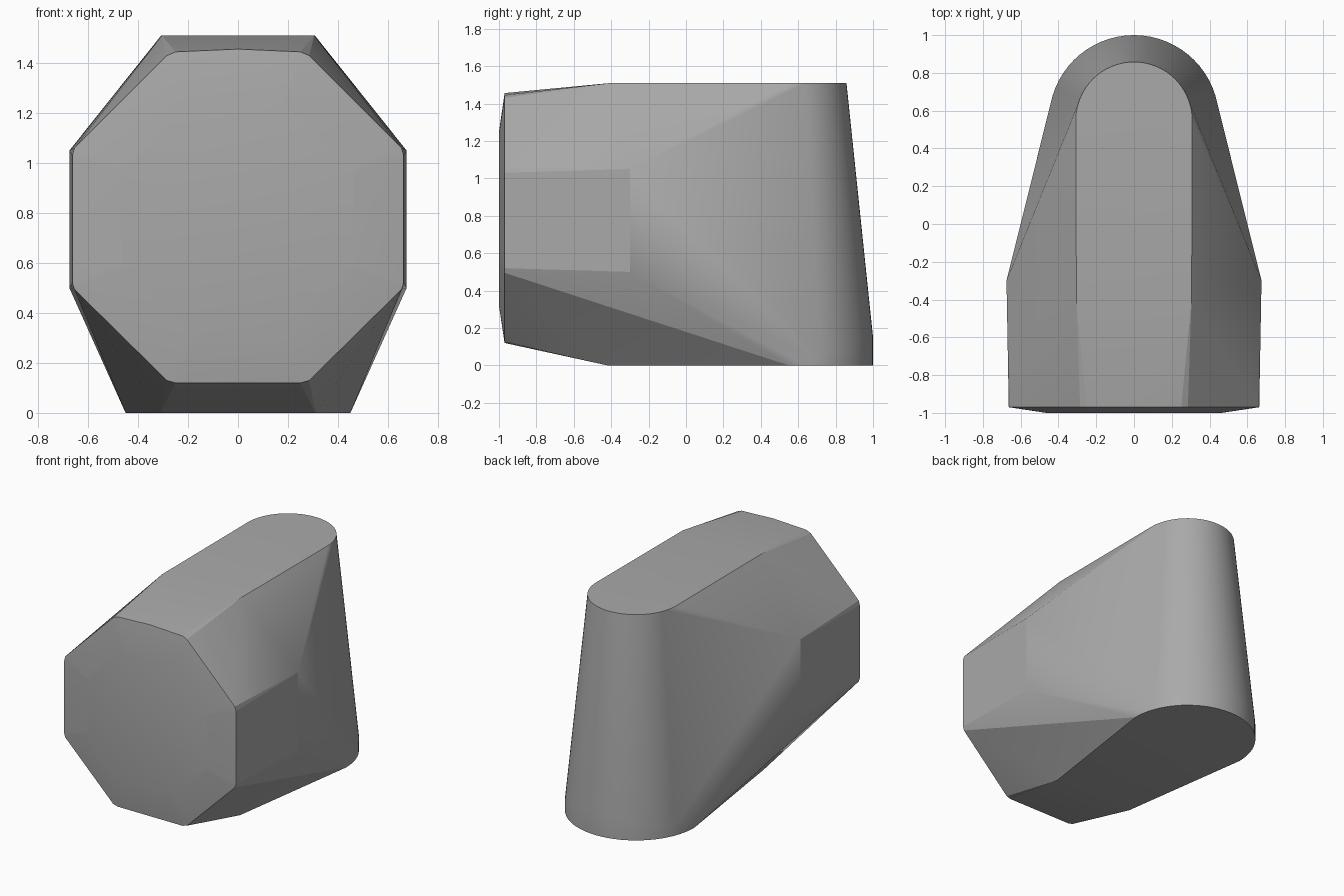
import bpy, bmesh
from math import sin, cos, pi, radians

cube = bpy.data.objects.get("Cube")
if cube:
    bpy.data.objects.remove(cube, do_unlink=True)

grey = bpy.data.materials.new("plain grey")
grey.use_nodes = True
colour = (0.4, 0.4, 0.4, 1)
grey.diffuse_color = colour
grey.node_tree.nodes["Principled BSDF"].inputs["Base Color"].default_value = colour

points = []


def mirrored(x, y, z):
    points.extend([(x, y, z), (-x, y, z)])


# Octagonal front rim with clipped corners, and the slightly raised panel inside it
rim = [(0.25, 1.445), (0.285, 1.43), (0.655, 1.06), (0.663, 1.03),
       (0.663, 0.52), (0.655, 0.495), (0.285, 0.13), (0.25, 0.12)]
for x, z in rim:
    mirrored(x, -0.97, z)
    mirrored(x * 0.7, -1.0, 0.785 + (z - 0.785) * 0.7)
points.append((0, -0.97, 1.456))

# Widest part of the flanks, and the front ends of the flat top and base
for z in (1.05, 0.5):
    mirrored(0.675, -0.3, z)
mirrored(0.305, -0.4, 1.51)
mirrored(0.31, -0.42, 0)

# Rounded back, tapering upward from a short upright foot
STEPS = 32
for i in range(STEPS + 1):
    a = pi * i / STEPS
    c, s = cos(a), sin(a)
    points.append((0.45 * c, 0.55 + 0.45 * s, 0))
    points.append((0.45 * c, 0.55 + 0.45 * s, 0.15 * s))
    points.append((0.308 * c, 0.55 + 0.308 * s, 1.51))

# Wrap one convex skin around the sections
bm = bmesh.new()
for p in points:
    bm.verts.new(p)
bmesh.ops.remove_doubles(bm, verts=bm.verts, dist=0.002)
bmesh.ops.convex_hull(bm, input=bm.verts)
bmesh.ops.delete(bm, geom=[v for v in bm.verts if not v.link_faces], context='VERTS')
bmesh.ops.dissolve_limit(bm, angle_limit=radians(0.5), verts=bm.verts, edges=bm.edges)
bmesh.ops.recalc_face_normals(bm, faces=bm.faces)
mesh = bpy.data.meshes.new("body")
bm.to_mesh(mesh)
bm.free()
mesh.materials.append(grey)
body = bpy.data.objects.new("body", mesh)
bpy.context.collection.objects.link(body)

# Smooth the curved back while keeping the facets crisp
bpy.ops.object.select_all(action='DESELECT')
body.select_set(True)
bpy.context.view_layer.objects.active = body
bpy.ops.object.shade_smooth_by_angle(angle=radians(14))
